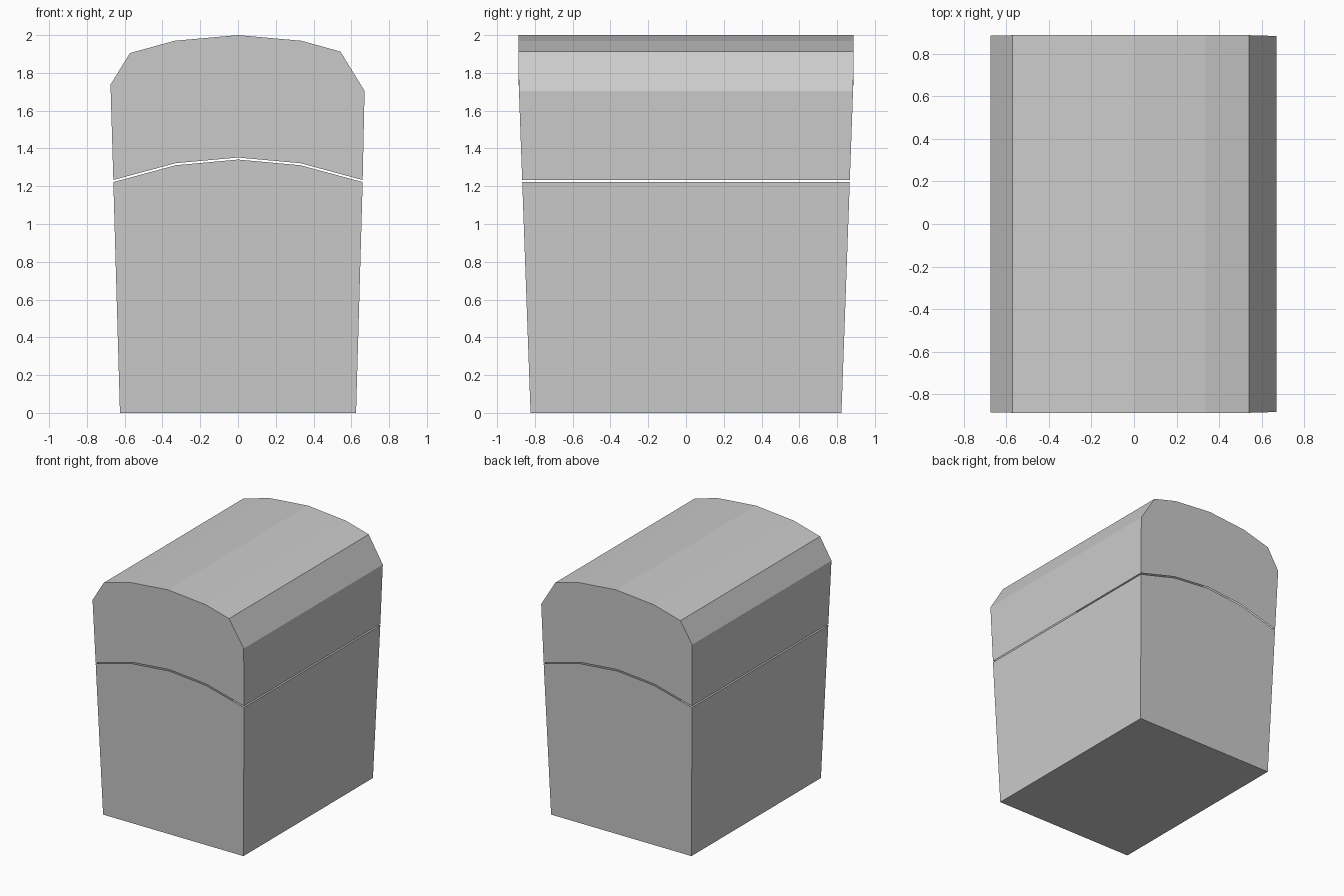
import bpy, bmesh

if "Cube" in bpy.data.objects:
    bpy.data.objects.remove(bpy.data.objects["Cube"])


def half_depth(z):
    # front and back walls lean outwards, then run vertical near the top
    return min(0.888, 0.823 + 0.036 * z)


def shell(name, profile, open_edges):
    """Loft an x-z profile between the front and back walls, leaving some edges open."""
    bm = bmesh.new()
    front = [bm.verts.new((x, -half_depth(z), z)) for x, z in profile]
    back = [bm.verts.new((x, half_depth(z), z)) for x, z in profile]
    bm.faces.new(front)
    bm.faces.new(back[::-1])
    n = len(profile)
    for i in range(n):
        if i not in open_edges:
            j = (i + 1) % n
            bm.faces.new((front[j], front[i], back[i], back[j]))
    mesh = bpy.data.meshes.new(name)
    bm.to_mesh(mesh)
    bm.free()
    obj = bpy.data.objects.new(name, mesh)
    bpy.context.collection.objects.link(obj)
    return obj


# Arched seam shared by the two halves, running right to left
seam = [(0.66, 1.222), (0.33, 1.311), (0, 1.341), (-0.33, 1.311), (-0.66, 1.222)]

# Tapered open-topped body
shell("body", [(-0.625, 0), (0.625, 0)] + seam, {2, 3, 4, 5})

# Domed lid, hollow and open underneath
rim = [(x, z + 0.011) for x, z in reversed(seam)]
dome = [(0.67, 1.705), (0.542, 1.913), (0.335, 1.97), (0, 2.0),
        (-0.335, 1.97), (-0.572, 1.905), (-0.675, 1.738)]
shell("lid", rim + dome, {0, 1, 2, 3})
